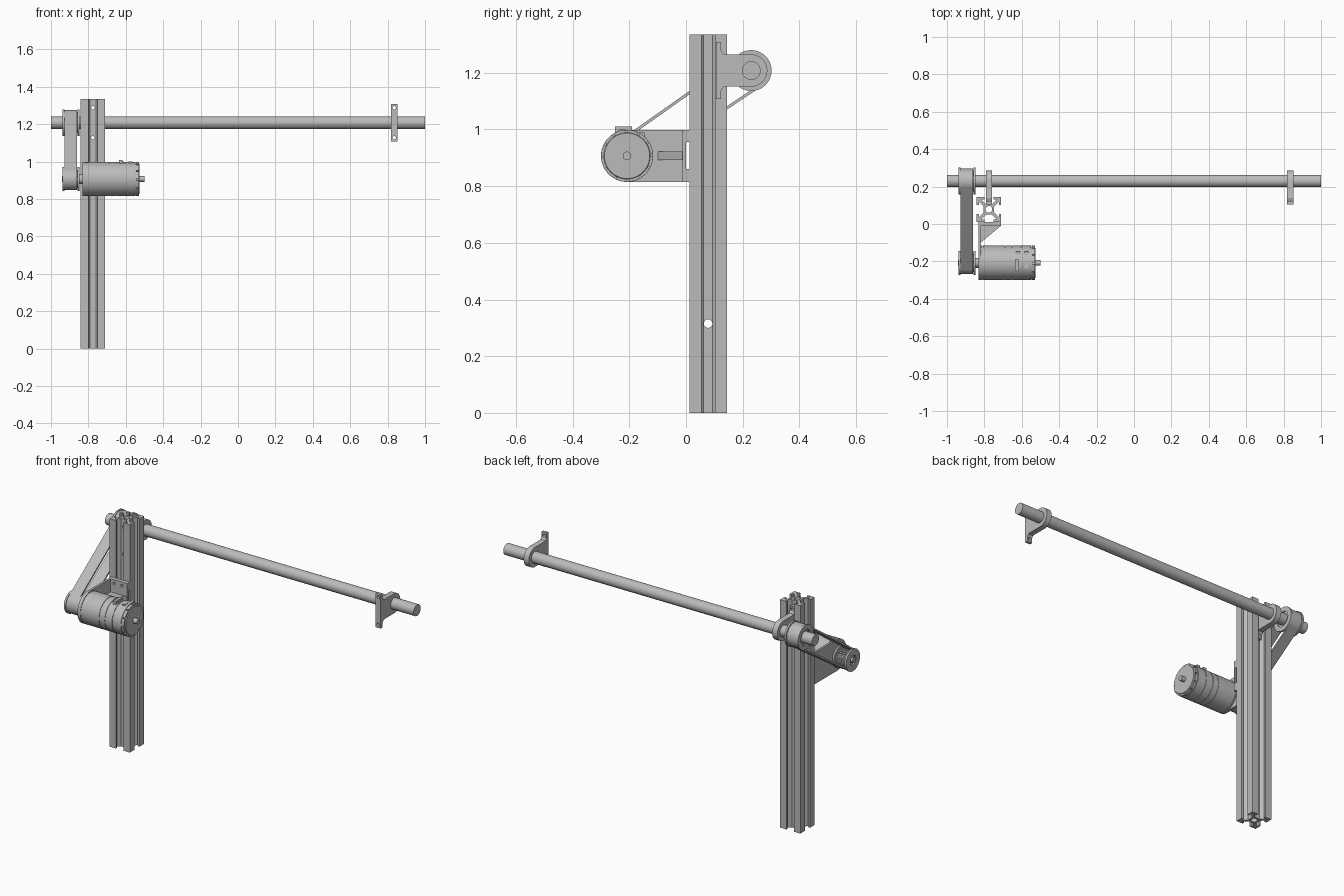
import bpy, bmesh
from math import sin, cos, pi, acos, atan2, hypot
from mathutils import Matrix, Vector

if "Cube" in bpy.data.objects:
    bpy.data.objects.remove(bpy.data.objects["Cube"])

steel = bpy.data.materials.new("plain_grey")
steel.use_nodes = True
GREY = (0.5, 0.5, 0.5, 1)
steel.diffuse_color = GREY
steel.node_tree.nodes["Principled BSDF"].inputs["Base Color"].default_value = GREY
parts = []


def add(name, bm):
    bmesh.ops.remove_doubles(bm, verts=bm.verts, dist=1e-5)
    bmesh.ops.recalc_face_normals(bm, faces=bm.faces)
    mesh = bpy.data.meshes.new(name)
    bm.to_mesh(mesh)
    bm.free()
    mesh.materials.append(steel)
    ob = bpy.data.objects.new(name, mesh)
    bpy.context.collection.objects.link(ob)
    parts.append(ob)
    return ob


def arc(c, r, start=0, end=2 * pi, n=32):
    full = abs(end - start - 2 * pi) < 1e-6
    return [(c[0] + r * cos(start + (end - start) * i / (n if full else n - 1)),
             c[1] + r * sin(start + (end - start) * i / (n if full else n - 1))) for i in range(n)]


def toothed(c, r_out, r_in, n, gap):
    """Round outline with n square notches, each taking a share of the pitch."""
    pts = []
    for i in range(n):
        for k, r in ((0, r_in), (gap, r_in), (gap, r_out), ((1 + gap) / 2, r_out), (1, r_out)):
            a = 2 * pi * (i + k) / n
            pts.append((c[0] + r * cos(a), c[1] + r * sin(a)))
    return pts


def wrap(c1, r1, c2, r2):
    """Taut loop around two circles."""
    dx, dy = c2[0] - c1[0], c2[1] - c1[1]
    a, phi = atan2(dy, dx), acos((r1 - r2) / hypot(dx, dy))
    return arc(c1, r1, a + phi, a + 2 * pi - phi) + arc(c2, r2, a - phi, a + phi)


def slab(name, loops, lo, hi, axis):
    """Extrude outlines (inner loops are holes) between lo and hi along an axis."""
    cu = bpy.data.curves.new(name, 'CURVE')
    cu.dimensions, cu.fill_mode, cu.extrude = '2D', 'BOTH', (hi - lo) / 2
    for pts in loops:
        sp = cu.splines.new('POLY')
        sp.points.add(len(pts) - 1)
        for p, q in zip(sp.points, pts):
            p.co = (*q, 0, 1)
        sp.use_cyclic_u = True
    tmp = bpy.data.objects.new(name + "_outline", cu)
    bpy.context.collection.objects.link(tmp)
    dg = bpy.context.evaluated_depsgraph_get()
    mesh = bpy.data.meshes.new_from_object(tmp.evaluated_get(dg))
    bm = bmesh.new()
    bm.from_mesh(mesh)
    bpy.data.objects.remove(tmp)
    bpy.data.meshes.remove(mesh)
    mid = (lo + hi) / 2
    for v in bm.verts:
        a, b, c = v.co
        v.co = {'x': (c + mid, a, b), 'y': (a, c + mid, b), 'z': (a, b, c + mid)}[axis]
    return add(name, bm)


def box(name, lo, hi):
    bm = bmesh.new()
    lo, hi = Vector(lo), Vector(hi)
    bmesh.ops.create_cube(bm, size=1, matrix=Matrix.Translation((lo + hi) / 2) @ Matrix.Diagonal((*(hi - lo), 1)))
    return add(name, bm)


def turned(name, profile, c, n=48):
    """Solid of revolution along x from (x, radius) pairs."""
    bm = bmesh.new()
    rings = [[bm.verts.new((x, *p)) for p in arc(c, r, n=n)] for x, r in profile]
    for a, b in zip(rings, rings[1:]):
        for i in range(n):
            bm.faces.new((a[i], a[(i + 1) % n], b[(i + 1) % n], b[i]))
    bm.faces.new(rings[0])
    bm.faces.new(rings[-1])
    return add(name, bm)


def drill(ob, centre, r, lo, hi, axis):
    """Cut a round hole through an object."""
    cutter = slab("drill_cutter", [arc(centre, r, n=20)], lo, hi, axis)
    cutter.hide_render = True
    parts.remove(cutter)
    mod = ob.modifiers.new("hole", 'BOOLEAN')
    mod.operation, mod.solver, mod.object = 'DIFFERENCE', 'EXACT', cutter
    dg = bpy.context.evaluated_depsgraph_get()
    mesh = bpy.data.meshes.new_from_object(ob.evaluated_get(dg))
    ob.modifiers.clear()
    ob.data = mesh
    bpy.data.objects.remove(cutter)


POST = (-0.776, 0.078)      # x, y
SHAFT = (0.23, 1.208)       # y, z
MOTOR = (-0.208, 0.907)     # y, z

# Slotted post: one quarter outline turned four times, with a round bore
quarter = [(0.028, 0.016), (0.054, 0.042), (0.054, 0.024), (0.066, 0.024), (0.066, 0.066)]
quarter += [(v, u) for u, v in reversed(quarter[:-1])]
outline = []
for k in range(4):
    c, s = round(cos(k * pi / 2)), round(sin(k * pi / 2))
    outline += [(POST[0] + c * u - s * v, POST[1] + s * u + c * v) for u, v in quarter]
post = slab("slotted_post", [outline, arc(POST, 0.018, n=24)], 0, 1.335, 'z')
drill(post, (0.078, 0.315), 0.015, -0.9, -0.65, 'x')
for dz in (-0.08, 0.08):
    drill(post, (POST[0], SHAFT[1] + dz), 0.009, -0.05, 0.2, 'y')

# Long shaft and its two support brackets
turned("long_shaft", [(-1, 0.033), (1, 0.033)], SHAFT)
foot = [(0.105, -0.1), (0.123, -0.1), (0.123, -0.075), (0.126, -0.066), (0.133, -0.059), (0.143, -0.057)]
half = [(y, SHAFT[1] + z) for y, z in foot]
mirror = [(y, SHAFT[1] - z) for y, z in reversed(foot)]
for side, x in (("left", 0.835), ("right", POST[0])):
    support = slab(side + "_shaft_support", [half + arc(SHAFT, 0.057, -pi / 2, pi / 2) + mirror,
                                             arc(SHAFT, 0.033, n=48)], x - 0.0165, x + 0.0165, 'x')
    for dz in (-0.08, 0.08):
        drill(support, (x, SHAFT[1] + dz), 0.009, 0.05, 0.15, 'y')

# Toothed pulleys with rims, and the belt
for name, c, rim, tooth, bore in (("upper", SHAFT, 0.072, 0.056, 0.033), ("lower", MOTOR, 0.064, 0.049, 0.015)):
    slab(name + "_pulley_teeth", [toothed(c, tooth, tooth - 0.008, 24, 0.4), arc(c, bore)], -0.93, -0.855, 'x')
    for end, lo in (("outer", -0.938), ("inner", -0.859)):
        slab(f"{name}_pulley_{end}_rim", [arc(c, rim, n=48), arc(c, bore + 0.012)], lo, lo + 0.011, 'x')
slab("drive_belt", [wrap(MOTOR, 0.06, SHAFT, 0.067), wrap(MOTOR, 0.05, SHAFT, 0.057)], -0.928, -0.861, 'x')

# Motor body with grooves, notched end cap, axle and collar
R = 0.092
body = [(-0.82, R)]
for x in (-0.81, -0.69, -0.652, -0.605):
    body += [(x - 0.002, R), (x - 0.002, R - 0.003), (x + 0.002, R - 0.003), (x + 0.002, R)]
body += [(-0.55, R), (-0.55, R - 0.004), (-0.545, R - 0.004)]
turned("motor_body", body, MOTOR)
vents = [arc((MOTOR[0] + dy, MOTOR[1] + dz), 0.006, n=12) for dy, dz in ((0.004, 0.028), (-0.006, -0.027))]
slab("motor_end_cap", [toothed(MOTOR, R, R - 0.009, 12, 0.14)] + vents, -0.545, -0.53, 'x')
turned("motor_end_face", [(-0.53, 0.082), (-0.526, 0.08)], MOTOR)
turned("motor_axle", [(-0.942, 0.015), (-0.5, 0.015)], MOTOR, 24)
turned("motor_collar", [(-0.85, 0.026), (-0.82, 0.026)], MOTOR, 24)
box("motor_terminal", (-0.635, -0.25, 0.97), (-0.617, -0.19, 1.01))
for i, y in enumerate((-0.225, -0.16)):
    for j, x in enumerate((-0.63, -0.585)):
        z = MOTOR[1] + (R * R - (y - MOTOR[0]) ** 2) ** 0.5
        box(f"motor_tab_{i}_{j}", (x, y - 0.014, z - 0.02), (x + 0.02, y + 0.014, z + 0.003))

# Motor mount: face plate, drilled flange, spacer pads and gusset
slab("mount_face_plate", [arc(MOTOR, R, pi / 2, 3 * pi / 2) + [(0, MOTOR[1] - R), (0, MOTOR[1] + R)]],
     -0.831, -0.818, 'x')
flange = box("mount_flange", (-0.831, -0.012, 0.815), (-0.71, 0, 0.999))
for z0, z1 in ((0.815, 0.86), (0.955, 0.999)):
    box("mount_pad", (-0.831, 0, z0), (-0.71, 0.012, z1))
    for x in (-0.795, -0.745):
        drill(flange, (x, (z0 + z1) / 2), 0.008, -0.05, 0.05, 'y')
slab("mount_gusset", [[(-0.82, -0.1), (-0.82, -0.01), (-0.712, -0.01)]], 0.892, 0.922, 'z')

# Smooth round surfaces, keep sharp edges
bpy.ops.object.select_all(action='DESELECT')
for ob in parts:
    ob.select_set(True)
bpy.context.view_layer.objects.active = parts[0]
bpy.ops.object.shade_smooth_by_angle(angle=pi / 6)
